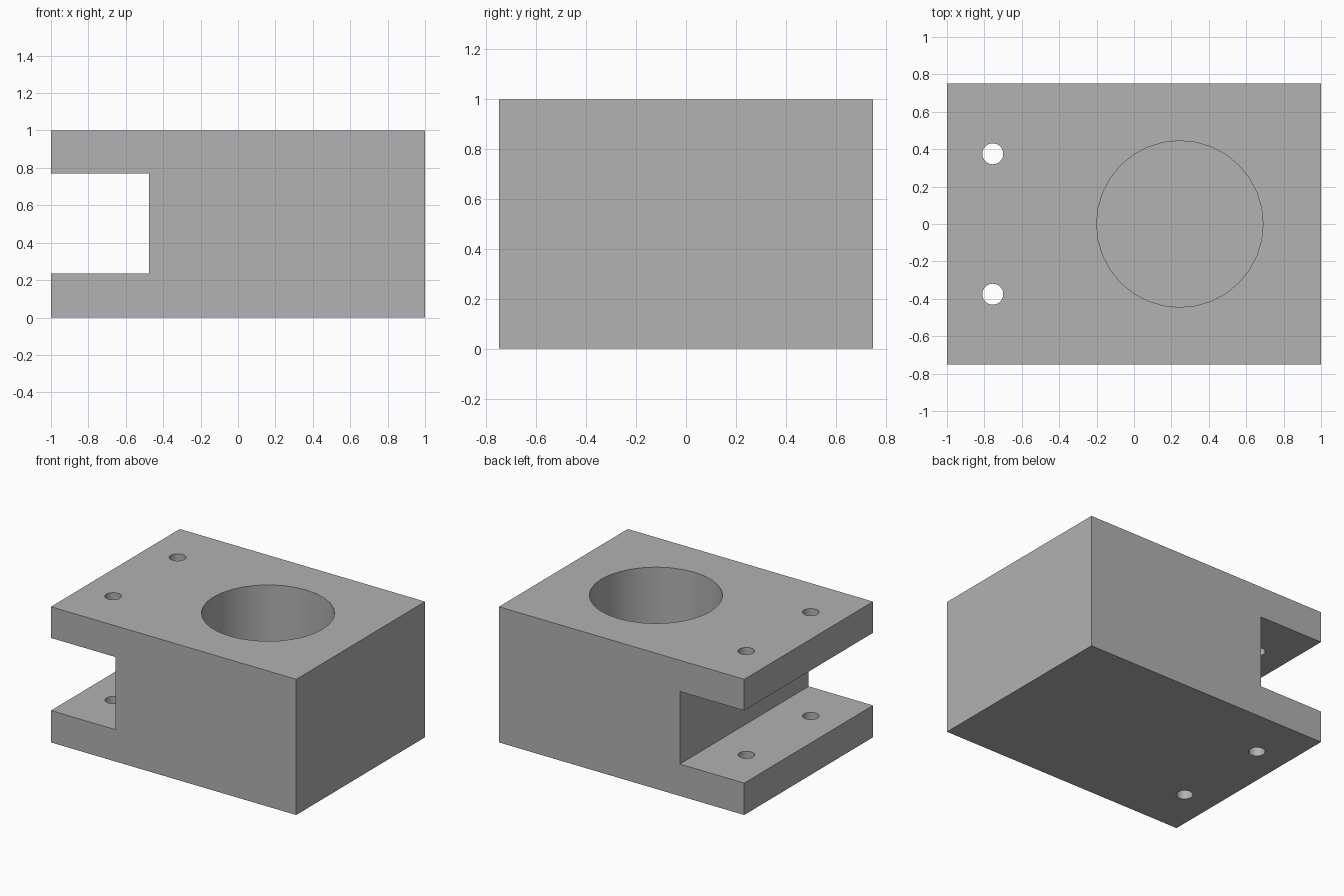
import bpy, bmesh

if "Cube" in bpy.data.objects:
    bpy.data.objects.remove(bpy.data.objects["Cube"])

# Main body: C-shaped side profile extruded along y
W, T0, T1, SLOT_X = 0.75, 0.235, 0.77, -0.475
profile = [(-1, 0), (1, 0), (1, 1), (-1, 1), (-1, T1), (SLOT_X, T1), (SLOT_X, T0), (-1, T0)]
bm = bmesh.new()
face = bm.faces.new([bm.verts.new((x, -W, z)) for x, z in profile])
ext = bmesh.ops.extrude_face_region(bm, geom=[face])
bmesh.ops.translate(bm, vec=(0, 2 * W, 0),
                    verts=[g for g in ext["geom"] if isinstance(g, bmesh.types.BMVert)])
bmesh.ops.recalc_face_normals(bm, faces=bm.faces)
mesh = bpy.data.meshes.new("clamp_block")
bm.to_mesh(mesh)
bm.free()
block = bpy.data.objects.new("clamp_block", mesh)
bpy.context.collection.objects.link(block)

grey = bpy.data.materials.new("plain_grey")
grey.diffuse_color = (0.445, 0.445, 0.445, 1)
grey.use_nodes = True
grey.node_tree.nodes["Principled BSDF"].inputs["Base Color"].default_value = grey.diffuse_color
mesh.materials.append(grey)


def drill(name, x, y, radius, z0, z1, sides):
    """Cut a vertical round hole from z0 to z1."""
    bpy.ops.mesh.primitive_cylinder_add(vertices=sides, radius=radius, depth=z1 - z0,
                                        location=(x, y, (z0 + z1) / 2))
    cutter = bpy.context.object
    cutter.name = name
    cutter.data.materials.append(grey)
    cutter.hide_render = True
    mod = block.modifiers.new(name, 'BOOLEAN')
    mod.operation = 'DIFFERENCE'
    mod.solver = 'EXACT'
    mod.object = cutter
    bpy.context.view_layer.objects.active = block
    bpy.ops.object.modifier_apply(modifier=name)
    bpy.data.objects.remove(cutter)


# Large blind bore, then bolt holes through both flanges
drill("bore_cutter", 0.245, 0, 0.445, T0, 1.2, 32)
for y in (-0.375, 0.375):
    drill("bolt_hole_cutter", -0.755, y, 0.056, -0.2, 1.2, 32)

# Smooth the round walls, keep the rims sharp
bpy.ops.object.select_all(action='DESELECT')
block.select_set(True)
bpy.context.view_layer.objects.active = block
bpy.ops.object.shade_smooth_by_angle()
